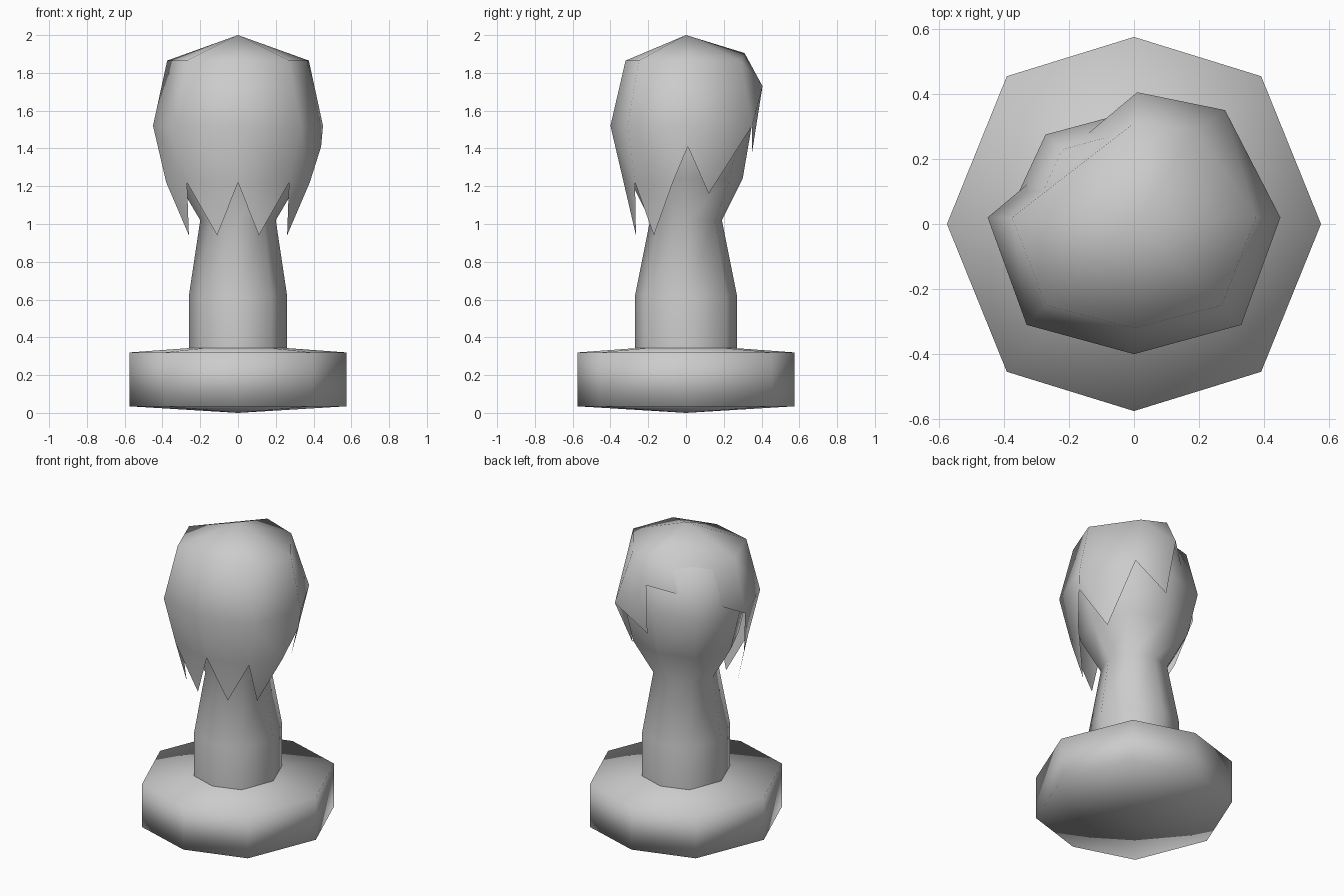
import bpy

cube = bpy.data.objects.get("Cube")
if cube:
    bpy.data.objects.remove(cube, do_unlink=True)

grey = bpy.data.materials.new("plain_grey")
grey.use_nodes = True
COLOUR = (0.6, 0.6, 0.6, 1)
grey.diffuse_color = COLOUR
grey.node_tree.nodes["Principled BSDF"].inputs["Base Color"].default_value = COLOUR

# Octagon outline shared by the base and the figure
OCTAGON = [(0, -1), (.68, -.79), (1, 0), (.68, .79),
           (0, 1), (-.68, .79), (-1, 0), (-.68, -.79)]


def add_mesh(name, verts, faces):
    mesh = bpy.data.meshes.new(name)
    mesh.from_pydata(verts, [], faces)
    mesh.materials.append(grey)
    mesh.shade_smooth()
    obj = bpy.data.objects.new(name, mesh)
    bpy.context.collection.objects.link(obj)
    return obj


def loft(name, rings, top=None, bottom=None):
    """Skin octagonal rings (x radius, y radius, z), with optional cone ends."""
    n = len(OCTAGON)
    verts = [(x * rx, y * ry, z) for rx, ry, z in rings for x, y in OCTAGON]
    faces = []
    for r in range(len(rings) - 1):
        for i in range(n):
            a, b = r * n + i, r * n + (i + 1) % n
            faces.append((a, b, b + n, a + n))
    if top is not None:
        last = (len(rings) - 1) * n
        verts.append((0, 0, top))
        faces += [(last + i, last + (i + 1) % n, len(verts) - 1) for i in range(n)]
    if bottom is not None:
        verts.append((0, 0, bottom))
        faces += [((i + 1) % n, i, len(verts) - 1) for i in range(n)]
    return add_mesh(name, verts, faces)


# Plinth with slightly conical top and underside
loft("base", [(.575, .575, .035), (.575, .575, .32)], top=.362, bottom=0)

# Neck and head in one skin
loft("neck_and_head", [(.26, .27, .34), (.26, .27, .62), (.2, .19, 1.02),
                       (.33, .3, 1.24), (.4, .348, 1.52), (.325, .29, 1.8)], top=1.9)

# Hair: named points, crown ring, wide ring, then jagged locks
P = {
    "apex": (0, 0, 2),
    "crown_f": (0, -.32, 1.865), "crown_fl": (.27, -.25, 1.865),
    "crown_l": (.375, .02, 1.865), "crown_bl": (.19, .29, 1.865),
    "crown_b": (0, .31, 1.905),
    "wide_f": (0, -.4, 1.52), "wide_fl": (.33, -.31, 1.52),
    "wide_l": (.45, .02, 1.52), "wide_bl": (.28, .35, 1.52),
    "wide_b": (.01, .405, 1.73),
    "notch_f": (0, -.33, 1.22), "notch_fl": (.27, -.27, 1.22),
    "fringe": (.11, -.265, .94), "side_lock": (.26, -.17, .94),
    "side_edge": (.38, -.07, 1.22), "notch_l": (.44, .01, 1.41),
    "rear_lock": (.31, .12, 1.16), "back_lock": (.04, .35, 1.38),
}
MIRRORED = ["crown_fl", "crown_l", "wide_fl", "wide_l", "notch_fl",
            "fringe", "side_lock", "side_edge"]
for key in MIRRORED:
    x, y, z = P[key]
    P["right_" + key] = (-x, y, z)

# Front panels, repeated on both sides
front = [
    ("apex", "crown_f", "crown_fl"), ("apex", "crown_fl", "crown_l"),
    ("crown_f", "wide_f", "wide_fl", "crown_fl"),
    ("crown_fl", "wide_fl", "wide_l", "crown_l"),
    ("wide_f", "notch_f", "notch_fl", "wide_fl"),
    ("notch_f", "fringe", "notch_fl"),
    ("wide_fl", "notch_fl", "side_edge", "wide_l"),
    ("notch_fl", "side_lock", "side_edge"),
]
panels = list(front)
for f in front:
    panels.append(tuple("right_" + k if k in MIRRORED else k for k in reversed(f)))

# Back panels: long locks on the left, a short sweep on the right
panels += [
    ("apex", "crown_l", "crown_bl"), ("apex", "crown_bl", "crown_b"),
    ("crown_l", "wide_l", "wide_bl", "crown_bl"),
    ("crown_bl", "wide_bl", "wide_b", "crown_b"),
    ("side_edge", "notch_l", "wide_l"),
    ("wide_l", "notch_l", "rear_lock", "wide_bl"),
    ("wide_bl", "back_lock", "wide_b"),
    ("apex", "crown_b", "right_crown_l"),
    ("crown_b", "wide_b", "right_wide_l", "right_crown_l"),
]
names = list(P)
add_mesh("hair", list(P.values()), [[names.index(k) for k in f] for f in panels])
